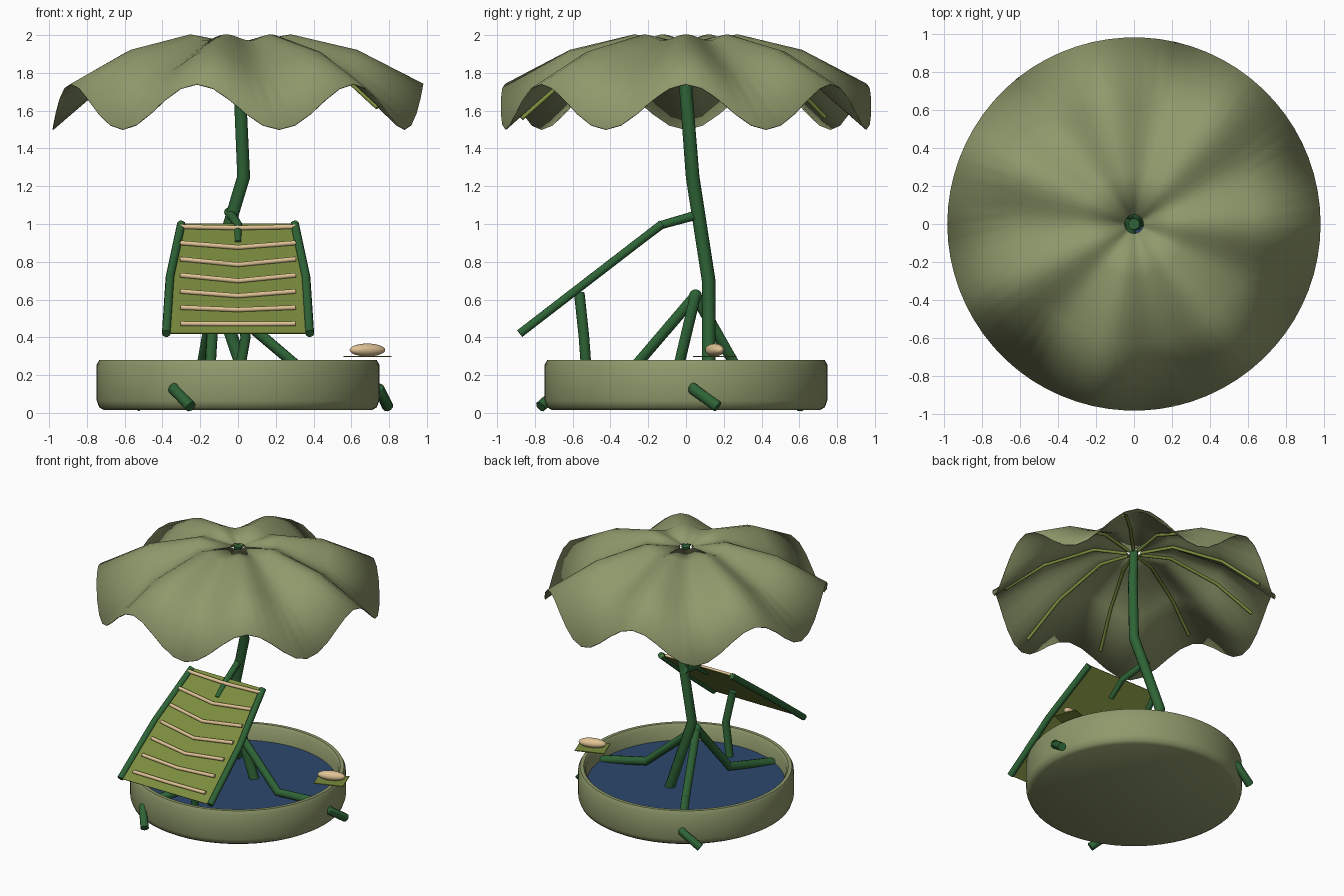
import bpy, bmesh, math
from mathutils import Vector

if "Cube" in bpy.data.objects:
    bpy.data.objects.remove(bpy.data.objects["Cube"])


def mat(name, r, g, b):
    """Flat colour given as sRGB, stored as linear."""
    m = bpy.data.materials.new(name)
    m.diffuse_color = tuple(((c + 0.055) / 1.055) ** 2.4 for c in (r, g, b)) + (1.0,)
    m.use_nodes = True
    m.node_tree.nodes["Principled BSDF"].inputs["Base Color"].default_value = m.diffuse_color
    return m


SAGE = mat("sage green", 0.56, 0.60, 0.42)
STEM = mat("stem green", 0.18, 0.39, 0.21)
LEAF = mat("leaf olive", 0.48, 0.55, 0.24)
WATER = mat("pond blue", 0.17, 0.28, 0.43)
CREAM = mat("cream", 0.87, 0.76, 0.58)


def add(name, mesh, material, angle=40):
    ob = bpy.data.objects.new(name, mesh)
    bpy.context.collection.objects.link(ob)
    mesh.materials.clear()
    mesh.materials.append(material)
    bpy.ops.object.select_all(action='DESELECT')
    ob.select_set(True)
    bpy.context.view_layer.objects.active = ob
    bpy.ops.object.shade_smooth_by_angle(angle=math.radians(angle))
    return ob


def from_bm(name, bm, material, angle=40):
    bmesh.ops.recalc_face_normals(bm, faces=bm.faces)
    me = bpy.data.meshes.new(name)
    bm.to_mesh(me)
    bm.free()
    return add(name, me, material, angle)


def tube(name, pts, radius, material, radii=None):
    """Round tube along a path."""
    cu = bpy.data.curves.new(name + "_path", 'CURVE')
    cu.dimensions = '3D'
    cu.bevel_depth = radius
    cu.bevel_resolution = 3
    cu.use_fill_caps = True
    sp = cu.splines.new('POLY')
    sp.points.add(len(pts) - 1)
    for i, p in enumerate(pts):
        sp.points[i].co = (*p, 1)
        sp.points[i].radius = radii[i] if radii else 1
    tmp = bpy.data.objects.new("tmp", cu)
    bpy.context.collection.objects.link(tmp)
    dg = bpy.context.evaluated_depsgraph_get()
    me = bpy.data.meshes.new_from_object(tmp.evaluated_get(dg))
    bpy.data.objects.remove(tmp)
    return add(name, me, material)


def lathe(name, profile, material, n=64, wave=None, angle=40):
    """Revolve (r, z) pairs; wave(r, a) lifts each point."""
    bm = bmesh.new()
    rings = []
    for r, z in profile:
        ring = []
        for i in range(n):
            a = 2 * math.pi * i / n
            dz = wave(r, a) if wave else 0
            ring.append(bm.verts.new((r * math.cos(a), r * math.sin(a), z + dz)))
        rings.append(ring)
    for A, B in zip(rings, rings[1:]):
        for i in range(n):
            j = (i + 1) % n
            bm.faces.new((A[i], A[j], B[j], B[i]))
    return from_bm(name, bm, material, angle)


# Basin shell and pond surface
basin = lathe("basin", [(0.001, 0.015), (0.71, 0.015), (0.735, 0.03), (0.748, 0.065), (0.748, 0.255),
                        (0.735, 0.28), (0.71, 0.28), (0.695, 0.26), (0.685, 0.12), (0.001, 0.12)], SAGE)
lathe("pond_water", [(0.001, 0.16), (0.69, 0.16)], WATER)

# Wavy canopy: seven lobes, open at the hub
CANOPY = [(0.05, 1.96), (0.28, 1.985), (0.63, 1.86), (0.98, 1.62)]


def wave(r, a):
    return 0.12 * (r / 0.98) ** 1.6 * math.cos(7 * a)


def canopy_z(r, a):
    for (r0, z0), (r1, z1) in zip(CANOPY, CANOPY[1:]):
        if r <= r1:
            t = (r - r0) / (r1 - r0)
            return (z0 + wave(r0, a)) * (1 - t) + (z1 + wave(r1, a)) * t


canopy = lathe("canopy", CANOPY, SAGE, n=70, wave=wave, angle=80)
sol = canopy.modifiers.new("thickness", 'SOLIDIFY')
sol.thickness = 0.006
sol.offset = 0

# Ribs under the canopy
for k in range(9):
    a = math.radians(5 + 40 * k)
    tube(f"canopy_rib_{k + 1}",
         [(r * math.cos(a), r * math.sin(a), canopy_z(r, a) - 0.014) for r in (0.05, 0.28, 0.63, 0.90)],
         0.011, LEAF)

# Bent pole
tube("pole", [(0, 0, 1.965), (0.01, 0.0, 1.7), (0.03, 0.035, 1.25), (-0.135, 0.12, 0.70), (0.06, 0.12, 0.13)],
     0.036, STEM, [0.85, 0.95, 1, 1, 1])

# Three root legs, each running through the basin wall to a foot
joint = (-0.125, 0.05, 0.62)
knees = [(0.37, -0.05, 0.20), (-0.20, 0.29, 0.20), (-0.15, -0.31, 0.20)]
for k, knee in enumerate(knees):
    a = math.radians(3 + 120 * k)
    b = a + math.radians(9)
    tube(f"root_leg_{k + 1}",
         [joint, knee, (0.66 * math.cos(a), 0.66 * math.sin(a), 0.17),
          (0.75 * math.cos(a), 0.75 * math.sin(a), 0.125),
          (0.81 * math.cos(b), 0.81 * math.sin(b), 0.033)], 0.03, STEM)
bm = bmesh.new()
bmesh.ops.create_uvsphere(bm, u_segments=16, v_segments=10, radius=0.034)
bmesh.ops.translate(bm, vec=joint, verts=bm.verts)
from_bm("root_joint", bm, STEM)

# Sloping lounger: y follows z along the tilted plane
SLOPE = 0.74 / 0.57


def on_seat(x, z, lift=0.0):
    return Vector((x, -0.88 + (z - 0.42) * SLOPE, z)) + lift * Vector((0, -0.61, 0.79))


outline = [(0.38, 0.42), (0.36, 0.72), (0.30, 1.0)]
bm = bmesh.new()
loop = outline + [(-x, z) for x, z in reversed(outline)]
face = bm.faces.new([bm.verts.new(on_seat(x, z, -0.003)) for x, z in loop])
ext = bmesh.ops.extrude_face_region(bm, geom=[face])
bmesh.ops.translate(bm, vec=Vector((0, -0.61, 0.79)) * 0.006,
                    verts=[v for v in ext["geom"] if isinstance(v, bmesh.types.BMVert)])
from_bm("lounger_panel", bm, LEAF)

for s, side in ((-1, "left"), (1, "right")):
    tube(f"lounger_rail_{side}", [on_seat(s * x, z) for x, z in outline], 0.023, STEM)

# Seven slats sagging along the panel
for k in range(7):
    z = 0.465 + k * 0.0855
    sag = (0.002, 0.012, 0.024, 0.03, 0.03, 0.024, 0.006)[k]
    tube(f"lounger_slat_{k + 1}",
         [on_seat(-0.305, z, 0.01), on_seat(0, z - sag, 0.01), on_seat(0.305, z, 0.01)], 0.013, CREAM)

# Lounger supports
tube("lounger_prop", [(0, -0.565, 0.635), (0.04, -0.54, 0.40), (-0.01, -0.52, 0.12)], 0.028, STEM)
tube("lounger_branch", [(-0.05, 0.09, 1.065), (-0.03, 0.03, 1.04), (0, -0.13, 0.995), (0, -0.25, 0.90)],
     0.025, STEM, [1, 1, 0.9, 0.7])

# Small tray and pebble on the basin rim
tray_turn = math.radians(20)
bm = bmesh.new()
bmesh.ops.create_cube(bm, size=1)
bmesh.ops.scale(bm, vec=(0.21, 0.17, 0.006), verts=bm.verts)
tray = from_bm("tray", bm, LEAF)
tray.location = (0.685, 0.152, 0.299)
tray.rotation_euler.z = tray_turn

bm = bmesh.new()
bmesh.ops.create_uvsphere(bm, u_segments=24, v_segments=14, radius=1)
bmesh.ops.scale(bm, vec=(0.1, 0.04, 0.034), verts=bm.verts)
pebble = from_bm("tray_pebble", bm, CREAM, 80)
pebble.location = (0.685, 0.152, 0.333)
pebble.rotation_euler.z = tray_turn
